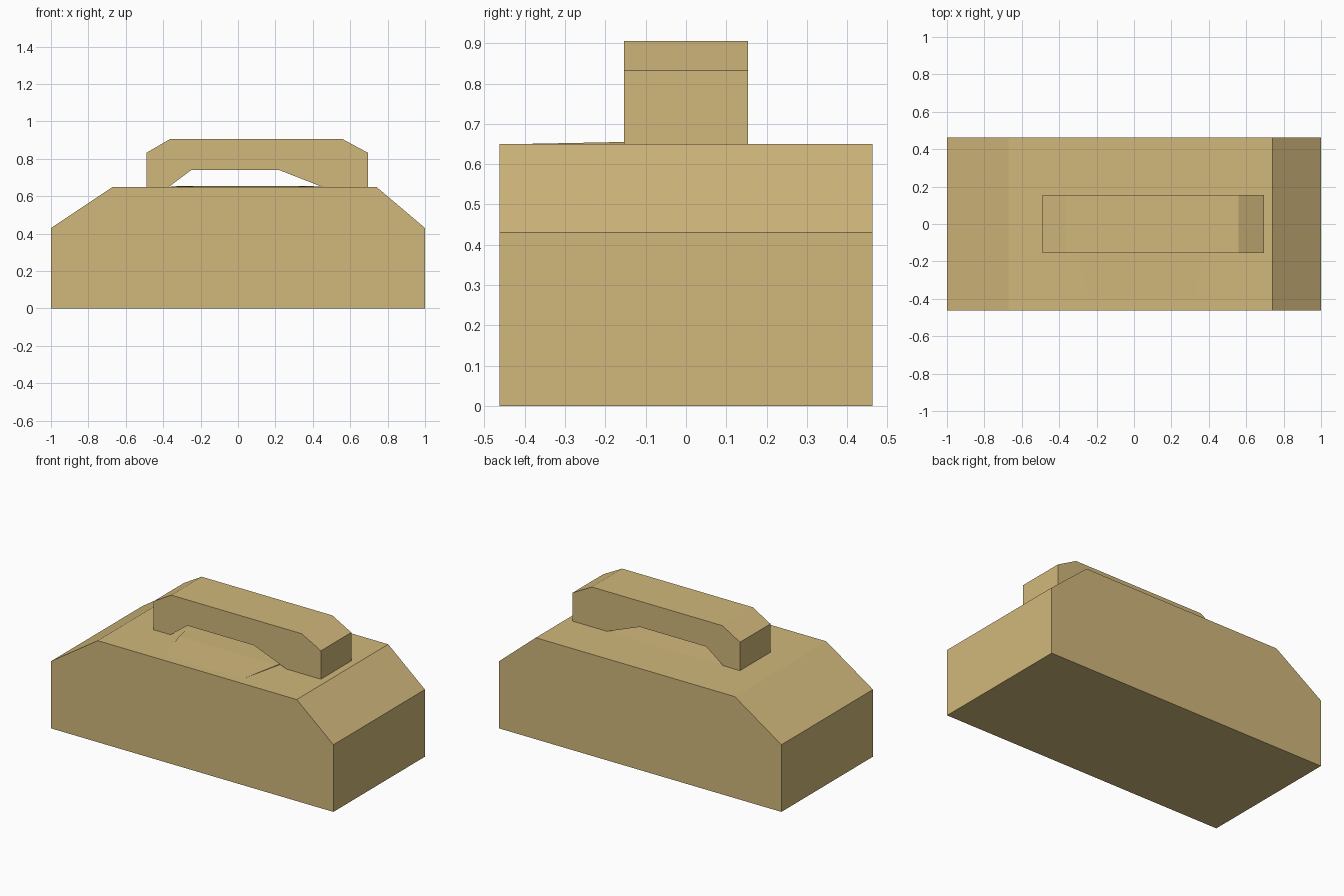
import bpy
import bmesh

if "Cube" in bpy.data.objects:
    bpy.data.objects.remove(bpy.data.objects["Cube"])

tan = bpy.data.materials.new("tan")
tan.diffuse_color = (0.64, 0.48, 0.2, 1)
tan.use_nodes = True
tan.node_tree.nodes["Principled BSDF"].inputs["Base Color"].default_value = tan.diffuse_color


def finish(name, bm):
    bmesh.ops.recalc_face_normals(bm, faces=bm.faces)
    mesh = bpy.data.meshes.new(name)
    bm.to_mesh(mesh)
    bm.free()
    mesh.materials.append(tan)
    obj = bpy.data.objects.new(name, mesh)
    bpy.context.collection.objects.link(obj)
    return obj


def extrude_profile(name, profile, half_depth):
    """Extrude an x-z outline symmetrically along y."""
    bm = bmesh.new()
    face = bm.faces.new([bm.verts.new((x, -half_depth, z)) for x, z in profile])
    out = bmesh.ops.extrude_face_region(bm, geom=[face], use_keep_orig=True)
    moved = [g for g in out["geom"] if isinstance(g, bmesh.types.BMVert)]
    bmesh.ops.translate(bm, verts=moved, vec=(0, 2 * half_depth, 0))
    return finish(name, bm)


# Block with sloped ends
extrude_profile("body", [(-1, 0), (1, 0), (1, 0.43), (0.74, 0.65),
                         (-0.67, 0.65), (-1, 0.43)], 0.463)

# Arched grip with bevelled corners
extrude_profile("handle", [(-0.49, 0.65), (-0.49, 0.832), (-0.365, 0.905),
                           (0.56, 0.905), (0.695, 0.832), (0.695, 0.65),
                           (0.45, 0.65), (0.22, 0.74), (-0.25, 0.74),
                           (-0.37, 0.65)], 0.154)

# Very shallow swelling of the top under the grip
bm = bmesh.new()
rows = [(-0.23, 0.32, -0.41, 0.65), (-0.31, 0.38, -0.155, 0.655),
        (-0.37, 0.45, 0.154, 0.65)]
pairs = [[bm.verts.new((x, y, z)) for x in (x0, x1)] for x0, x1, y, z in rows]
a, b, c = pairs
bm.faces.new((a[0], a[1], b[1], b[0]))
bm.faces.new((b[0], b[1], c[1], c[0]))
bm.faces.new((c[0], c[1], a[1], a[0]))
bm.faces.new((a[0], b[0], c[0]))
bm.faces.new((a[1], c[1], b[1]))
finish("top_swelling", bm)
